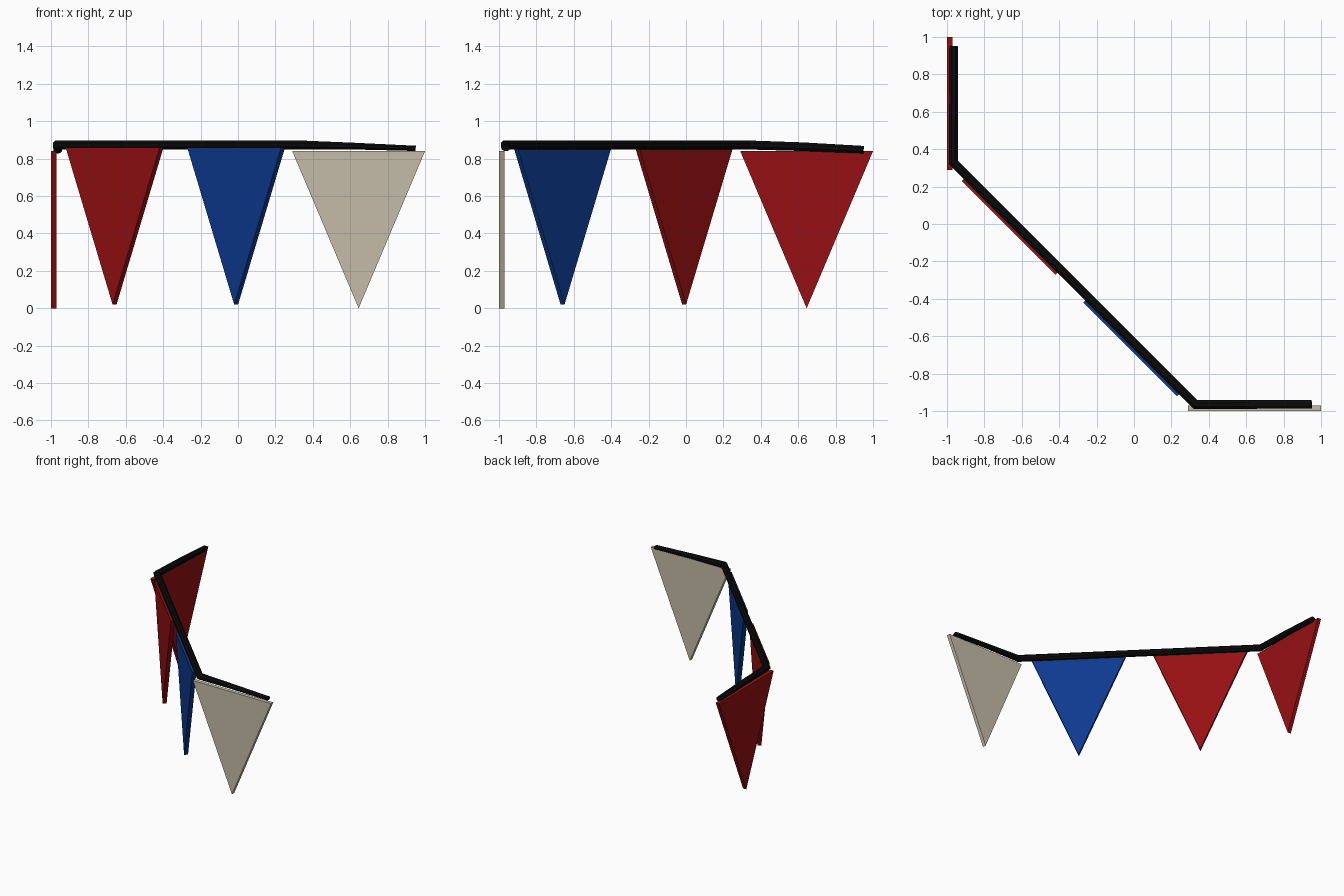
import bpy, bmesh, math
from mathutils import Vector, Matrix

cube = bpy.data.objects.get("Cube")
if cube:
    bpy.data.objects.remove(cube)


def material(name, rgb):
    m = bpy.data.materials.new(name)
    m.use_nodes = True
    m.diffuse_color = (*rgb, 1)
    m.node_tree.nodes["Principled BSDF"].inputs["Base Color"].default_value = (*rgb, 1)
    return m


red = material("red cloth", (0.305, 0.005, 0.006))
blue = material("blue cloth", (0.004, 0.042, 0.275))
cream = material("cream cloth", (0.56, 0.50, 0.39))
black = material("black rope", (0.003, 0.003, 0.003))


def finish(name, bm, mat):
    bmesh.ops.recalc_face_normals(bm, faces=bm.faces)
    mesh = bpy.data.meshes.new(name)
    bm.to_mesh(mesh)
    bm.free()
    mesh.materials.append(mat)
    obj = bpy.data.objects.new(name, mesh)
    bpy.context.collection.objects.link(obj)
    return obj


# Triangular pennant: a thick triangle hanging from its top edge
def pennant(name, mat, centre, top, angle, width=0.71, height=0.84, thick=0.03):
    bm = bmesh.new()
    corners = [(-width / 2, 0), (width / 2, 0), (0, -height)]
    face = bm.faces.new([bm.verts.new((x, -thick / 2, z)) for x, z in corners])
    new = bmesh.ops.extrude_face_region(bm, geom=[face])["geom"]
    bmesh.ops.translate(bm, vec=(0, thick, 0),
                        verts=[v for v in new if isinstance(v, bmesh.types.BMVert)])
    obj = finish(name, bm, mat)
    obj.matrix_world = (Matrix.Translation((*centre, top))
                        @ Matrix.Rotation(math.radians(angle), 4, "Z"))


pennant("cream_front_pennant", cream, (0.645, -0.985), 0.84, 0)
pennant("blue_middle_pennant", blue, (-0.01, -0.66), 0.86, -45)
pennant("red_middle_pennant", red, (-0.66, -0.01), 0.86, -45)
pennant("red_side_pennant", red, (-0.985, 0.645), 0.84, 90)

# Rope: path points with half width and half height
path = [((0.95, -0.963, 0.855), 0.023, 0.014),
        ((0.62, -0.965, 0.867), 0.023, 0.018),
        ((0.33, -0.966, 0.873), 0.024, 0.024),
        ((-0.966, 0.33, 0.873), 0.024, 0.024),
        ((-0.965, 0.62, 0.864), 0.023, 0.023),
        ((-0.963, 0.95, 0.848), 0.022, 0.020)]
points = [Vector(p[0]) for p in path]
bm = bmesh.new()
rings = []
for i, (p, wide, high) in enumerate(path):
    before = (points[i] - points[max(i - 1, 0)]).normalized()
    after = (points[min(i + 1, len(points) - 1)] - points[i]).normalized()
    along = (before + after).normalized()
    side = along.cross(Vector((0, 0, 1))).normalized()
    miter = 1 / max(along.dot(before), along.dot(after))
    up = side.cross(along)
    ring = []
    for k in range(8):
        a = math.tau * (k + 0.5) / 8
        s = 1 / math.cos(math.pi / 8)
        ring.append(bm.verts.new(points[i] + side * (math.cos(a) * s * wide * miter)
                                 + up * (math.sin(a) * s * high)))
    rings.append(ring)
for a, b in zip(rings, rings[1:]):
    for k in range(8):
        n = (k + 1) % 8
        bm.faces.new((a[k], a[n], b[n], b[k]))
bm.faces.new(rings[0])
bm.faces.new(rings[-1])
finish("rope", bm, black)
